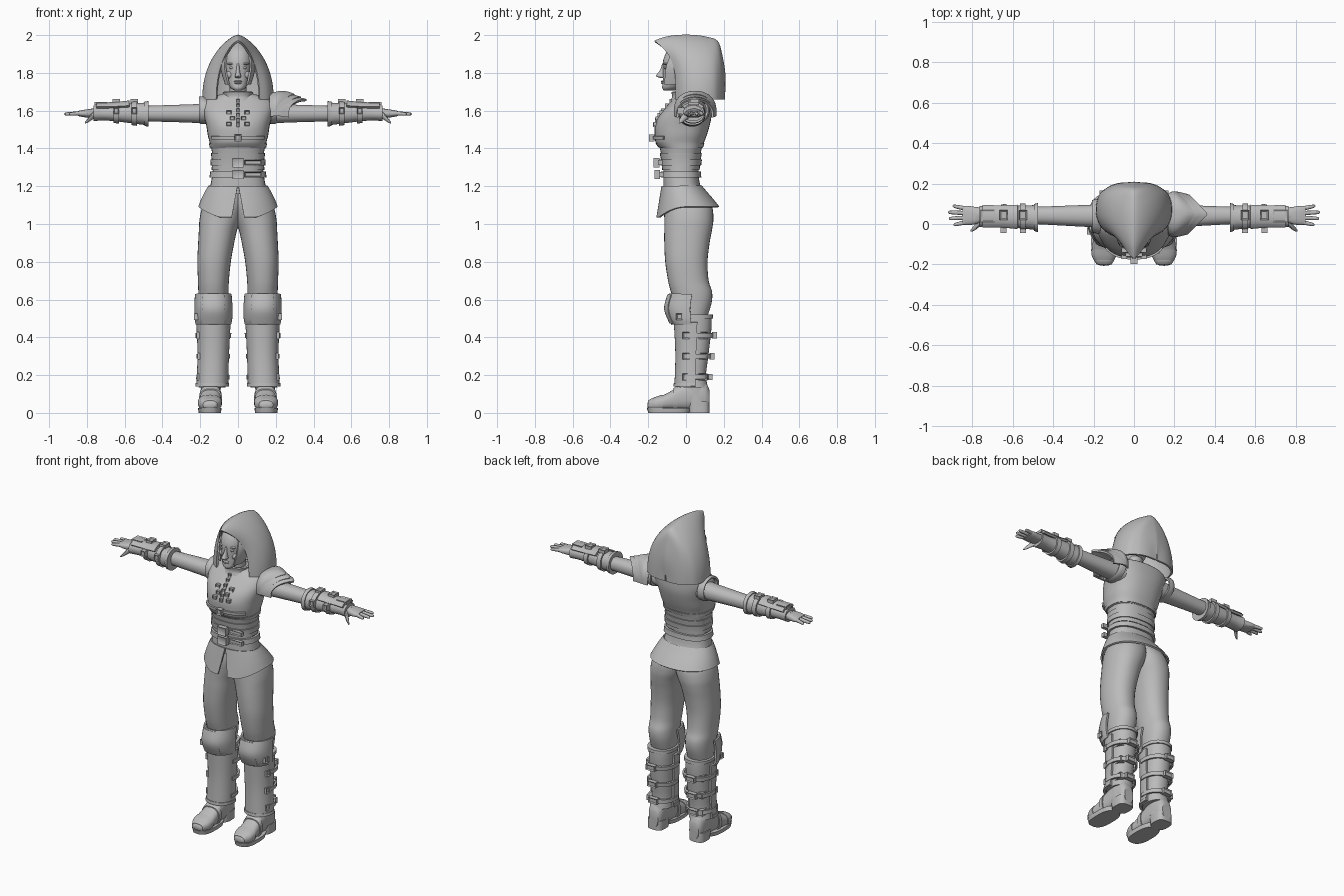
import bpy, bmesh, math
from mathutils import Vector

if "Cube" in bpy.data.objects:
    bpy.data.objects.remove(bpy.data.objects["Cube"], do_unlink=True)

GREY = (0.5, 0.5, 0.5, 1.0)
material = bpy.data.materials.new("plain grey")
material.use_nodes = True
material.diffuse_color = GREY
material.node_tree.nodes["Principled BSDF"].inputs["Base Color"].default_value = GREY
parts = []


def finish(bm, name, thick=0, mirror=False):
    """Turn a bmesh into an object, optionally thickened and mirrored across x."""
    bmesh.ops.recalc_face_normals(bm, faces=bm.faces)
    mesh = bpy.data.meshes.new(name)
    bm.to_mesh(mesh)
    bm.free()
    mesh.materials.append(material)
    obj = bpy.data.objects.new(name, mesh)
    bpy.context.scene.collection.objects.link(obj)
    if thick:
        shell = obj.modifiers.new("thickness", 'SOLIDIFY')
        shell.thickness, shell.offset = thick, 0
    if mirror:
        obj.modifiers.new("mirror", 'MIRROR')
    parts.append(obj)
    return obj


def sheet(name, rows, closed=False, caps=False, **options):
    """Skin a grid of points."""
    bm = bmesh.new()
    grid = [[bm.verts.new(point) for point in row] for row in rows]
    count = len(grid[0])
    for low, high in zip(grid, grid[1:]):
        for i in range(count if closed else count - 1):
            j = (i + 1) % count
            bm.faces.new((low[i], low[j], high[j], high[i]))
    if caps:
        bm.faces.new(grid[0])
        bm.faces.new(grid[-1])
    return finish(bm, name, **options)


def smooth(rings, steps=4):
    """Resample a table of sections with a spline through every row."""
    result = []
    for k in range(len(rings) - 1):
        a, b, c, d = (rings[min(max(k + o, 0), len(rings) - 1)] for o in (-1, 0, 1, 2))
        for s in range(steps):
            t = s / steps
            result.append(tuple(
                q + t / 2 * (r - p + t * (2 * p - 5 * q + 4 * r - w + t * (3 * (q - r) + w - p)))
                for p, q, r, w in zip(a, b, c, d)))
    return result + [tuple(rings[-1])]


def section(rings, t):
    """Section of a lofted body at position t."""
    rows = sorted(smooth(rings))
    for a, b in zip(rows, rows[1:]):
        if t <= b[0]:
            u = max(0, (t - a[0]) / (b[0] - a[0]))
            return (t,) + tuple(p + u * (q - p) for p, q in zip(a[1:], b[1:]))
    return (t,) + rows[-1][1:]


def loft(name, rings, axis=2, n=32, power=2.2, arc=None, grow=0, tweak=None, **options):
    """Rounded sections (position, low a, high a, low b, high b) along an axis; arc leaves a shell."""
    start, end = arc or (0, 360)
    angles = [math.radians(start + (end - start) * i / n) for i in range(n + 1 if arc else n)]
    rows = []
    for t, a0, a1, b0, b1 in smooth(rings):
        row = []
        for angle in angles:
            c, s = math.cos(angle), math.sin(angle)
            a = (a0 + a1) / 2 + ((a1 - a0) / 2 + grow) * math.copysign(abs(c) ** (2 / power), c)
            b = (b0 + b1) / 2 + ((b1 - b0) / 2 + grow) * math.copysign(abs(s) ** (2 / power), s)
            point = Vector(((t, a, b), (a, t, b), (a, b, t))[axis])
            row.append(tweak(point) if tweak else point)
        rows.append(row)
    solid = not arc and not options.get("thick")
    return sheet(name, rows, closed=not arc, caps=solid, **options)


def band(name, rings, low, high, grow, **options):
    """A strip that follows a lofted body."""
    return loft(name, [section(rings, low + (high - low) * i / 2) for i in range(3)],
                grow=grow, **options)


def buckle(name, place, size, facing, mirror=False):
    """Box with a sunken face; a framed buckle."""
    bm = bmesh.new()
    bmesh.ops.create_cube(bm, size=1)
    for v in bm.verts:
        v.co = Vector(place) + v.co * Vector(size)
    bm.normal_update()
    facing = Vector(facing)
    front = max(bm.faces, key=lambda f: f.normal.dot(facing))
    edge = min(e.calc_length() for e in front.edges)
    bmesh.ops.inset_region(bm, faces=[front], thickness=edge * 0.25)
    bmesh.ops.translate(bm, verts=front.verts, vec=facing * -0.006)
    return finish(bm, name, mirror=mirror)


def ball(name, place, size, mirror=False):
    bm = bmesh.new()
    bmesh.ops.create_uvsphere(bm, u_segments=16, v_segments=10, radius=1)
    for v in bm.verts:
        v.co = Vector(place) + v.co * Vector(size)
    return finish(bm, name, mirror=mirror)


def sym(rows):
    """Sections symmetric in x from (z, half width, front, back)."""
    return [(z, -w, w, f, b) for z, w, f, b in rows]


FRONT, BACK, UP, SIDE = (0, -1, 0), (0, 1, 0), (0, 0, 1), (1, 0, 0)

# Torso: vest, waist, belts
vest = sym([(1.4, .146, -.135, .085), (1.43, .15, -.16, .095), (1.47, .16, -.166, .11),
            (1.52, .168, -.165, .125), (1.57, .18, -.145, .135), (1.62, .19, -.105, .135),
            (1.66, .17, -.07, .13), (1.69, .08, -.05, .09)])
waist = sym([(1.16, .155, -.12, .09), (1.22, .143, -.12, .072), (1.29, .133, -.12, .066),
             (1.36, .135, -.13, .075), (1.43, .148, -.145, .09)])
loft("vest", vest, power=2.4)
loft("waist", waist, power=2.4)
band("vest_hem", vest, 1.405, 1.425, .004, power=2.4)
band("corset", waist, 1.285, 1.375, .006, power=2.4)
for z, label in ((1.325, "upper"), (1.262, "lower")):
    band(label + "_belt", waist, z - .016, z + .016, .013, power=2.4)
    y = section(waist, z)[3] - .02
    buckle(label + "_belt_buckle", (0, y - .012, z), (.06, .03, .05), FRONT)
    buckle(label + "_belt_tip", (.08, y + .008, z), (.09, .022, .026), FRONT)
band("chest_strap", vest, 1.447, 1.465, .005, power=2.4, arc=(215, 325), thick=.01)
buckle("chest_buckle", (0, -.182, 1.456), (.035, .03, .036), FRONT)


# Placket and clasps on the chest
def chest_y(z):
    return section(vest, z)[3]


for z in (1.65, 1.625, 1.6, 1.575, 1.55, 1.525):
    buckle("placket_tab", (0, chest_y(z), z), (.018, .02, .024), FRONT)
for z in (1.59, 1.56, 1.53):
    x = .048 if z != 1.56 else .03
    buckle("chest_clasp", (x, chest_y(z) + .002, z), (.026, .024, .02), FRONT, mirror=True)

# Flared skirt, split in front, lower at the front
def drape(p):
    t = (1.2 - p.z) / .11
    p.z -= .055 * t * min(1, max(0, -p.y / .14)) ** 2
    if p.y < 0:
        p.x += math.copysign(.032 * t * math.exp(-abs(p.x) / .05), p.x)
    return p


loft("skirt", sym([(1.2, .152, -.125, .08), (1.17, .17, -.132, .105), (1.13, .19, -.142, .14),
                   (1.09, .206, -.152, .172)]),
     n=64, arc=(-89.5, 269.5), thick=.01, tweak=drape)

# Hood: hoops running front to back (foot y, half width, top y, top z)
hoops = [(-.05, .112, -.165, 1.965), (-.02, .152, -.11, 1.985), (.03, .178, -.04, 1.995),
         (.09, .182, .04, 1.995), (.145, .165, .11, 1.985), (.175, .13, .163, 1.965),
         (.19, .1, .185, 1.9), (.199, .06, .202, 1.8), (.2, .004, .202, 1.7)]
rows = []
for foot, width, crown, top in smooth(hoops):
    row = []
    for i in range(37):
        angle = math.pi * i / 36
        c, h = math.cos(angle), max(0, math.sin(angle)) ** .91
        row.append((width * math.copysign(abs(c) ** 1.43, c),
                    foot + (crown - foot) * h ** 4, 1.66 + (top - 1.66) * h))
    rows.append(row)
sheet("hood", rows, thick=.012)

# Head, face and hair
head = sym([(1.707, .02, -.118, -.06), (1.72, .038, -.126, -.03), (1.745, .055, -.124, .02),
            (1.78, .067, -.122, .06), (1.82, .074, -.123, .08), (1.87, .077, -.12, .09),
            (1.92, .067, -.095, .08), (1.96, .03, -.04, .04)])
loft("head", head)
loft("nose", sym([(1.85, .007, -.126, -.1), (1.82, .009, -.135, -.1), (1.795, .013, -.152, -.1),
                  (1.782, .017, -.158, -.1), (1.772, .011, -.135, -.1)]), n=16)
ball("upper_lip", (0, -.121, 1.755), (.022, .012, .005))
ball("lower_lip", (0, -.121, 1.746), (.018, .012, .006))
ball("eyes", (.032, -.107, 1.827), (.015, .011, .007), mirror=True)
ball("brows", (.034, -.106, 1.848), (.024, .013, .006), mirror=True)
ball("cheeks", (.042, -.09, 1.79), (.022, .022, .022), mirror=True)
band("hair", head, 1.74, 1.955, .012, arc=(-42, 222), thick=.01)
loft("neck", sym([(1.63, .05, -.05, .06), (1.68, .044, -.05, .05), (1.75, .045, -.05, .05)]))
loft("collar", sym([(1.65, .085, -.075, .08), (1.675, .07, -.068, .065), (1.7, .075, -.072, .07)]),
     thick=.012)

# Arms, armholes and bracers
arm = [(.13, -.02, .1, 1.53, 1.645), (.22, -.015, .095, 1.535, 1.635), (.35, -.008, .09, 1.54, 1.63),
       (.5, 0, .085, 1.545, 1.625), (.78, .01, .08, 1.565, 1.61)]
loft("sleeves", arm, axis=0, mirror=True)
loft("armholes", [(.165, -.045, .12, 1.535, 1.66), (.19, -.04, .118, 1.535, 1.67),
                  (.205, -.035, .112, 1.54, 1.668)], axis=0, thick=.012, mirror=True)
bracer = [(.475, -.035, .098, 1.522, 1.645), (.5, -.028, .093, 1.525, 1.642), (.6, -.018, .09, 1.538, 1.635),
          (.7, -.01, .086, 1.548, 1.625), (.765, -.015, .09, 1.545, 1.628)]
loft("bracers", bracer, axis=0, mirror=True)
band("bracer_cuffs", bracer, .475, .495, .006, axis=0, mirror=True)
band("bracer_plates", bracer, .575, .75, .01, axis=0, arc=(35, 145), thick=.014, mirror=True)
for x in (.55, .645):
    band("bracer_straps", bracer, x - .014, x + .014, .01, axis=0, mirror=True)
    buckle("bracer_buckles", (x, .045, 1.65), (.04, .05, .022), UP, mirror=True)
    buckle("bracer_strap_ends", (x, -.03, 1.6), (.03, .03, .035), FRONT, mirror=True)
buckle("glove_flaps", (.725, .04, 1.637), (.07, .06, .016), UP, mirror=True)

# Hands
loft("palms", [(.755, .01, .08, 1.565, 1.61), (.79, -.002, .085, 1.563, 1.608),
               (.825, -.005, .09, 1.567, 1.603), (.848, -.002, .088, 1.572, 1.598)],
     axis=0, power=2.6, mirror=True)
for i, tip in enumerate((.893, .915, .92, .897)):
    y, spread = .008 + i * .023, (i - 1.5) * .008
    loft("fingers", [(x, y + spread * k - r, y + spread * k + r, 1.586 - r - k * .004, 1.586 + r - k * .004)
                     for x, k, r in ((.835, 0, .011), ((.835 + tip) / 2, .5, .01),
                                     (tip - .008, .9, .008), (tip, 1, .003))],
         axis=0, n=12, mirror=True)
loft("thumbs", [(.755, -.005, .035, 1.565, 1.6), (.775, -.022, .01, 1.55, 1.585),
                (.795, -.035, -.012, 1.537, 1.56), (.81, -.038, -.03, 1.532, 1.54)],
     axis=0, n=12, mirror=True)

# Layered pointed pad on the left shoulder
def point_rim(p):
    p.x -= .85 * abs(p.y - .05) * max(0, p.x - .17) / .16
    return p


for label, reach, drop in (("upper", .3, 0), ("middle", .335, .014), ("lower", .365, .026)):
    loft(label + "_shoulder_pad",
         [(.17, -.05, .145, 1.5, 1.685 - drop), (.22, -.058, .155, 1.5, 1.698 - drop),
          ((.22 + reach) / 2, -.056, .152, 1.5, 1.696 - drop), (reach, -.045, .14, 1.5, 1.682 - drop)],
         axis=0, arc=(-8, 188), thick=.012, tweak=point_rim)

# Trousers
loft("trousers", [(1.18, -.05, .14, -.1, .08), (1.1, -.04, .185, -.115, .135), (1.03, -.02, .203, -.115, .145),
                  (.97, .004, .207, -.115, .138), (.9, .02, .211, -.115, .125), (.8, .038, .215, -.11, .114),
                  (.7, .048, .212, -.095, .12), (.64, .05, .21, -.08, .138), (.58, .052, .206, -.06, .135),
                  (.5, .06, .2, -.04, .11)], mirror=True)

# Boots, shin plates and straps
boot = [(.52, .052, .208, -.05, .135), (.45, .054, .206, -.05, .135), (.3, .062, .2, -.042, .118),
        (.2, .066, .2, -.042, .106), (.135, .066, .208, -.048, .116)]
loft("boots", boot, mirror=True)
band("boot_cuffs", boot, .5, .52, .007, mirror=True)
band("shin_plates", boot, .14, .48, .008, arc=(172, 368), thick=.012, mirror=True)
band("shin_rims", boot, .14, .158, .012, arc=(172, 368), thick=.014, mirror=True)
for z in (.41, .3, .19):
    band("boot_straps", boot, z - .012, z + .012, .014, arc=(-15, 195), thick=.012, mirror=True)
    low, x0, x1, y0, y1 = section(boot, z)
    buckle("strap_studs", (x1 + .005, 0, z), (.02, .036, .036), SIDE, mirror=True)
    buckle("side_buckles", (x1 - .018, .09, z), (.03, .05, .036), SIDE, mirror=True)
    buckle("back_buckles", (.14, y1 + .02, z), (.06, .028, .034), BACK, mirror=True)

# Knee guards
knee = [(.47, .042, .218, -.072, .13), (.5, .036, .224, -.09, .14), (.56, .035, .225, -.105, .15),
        (.63, .04, .222, -.085, .15)]
loft("knee_guards", knee, arc=(180, 360), thick=.012, mirror=True)
band("knee_ridges", knee, .475, .625, .007, arc=(238, 302), thick=.01, mirror=True)
buckle("knee_studs", (.222, -.035, .51), (.02, .034, .034), SIDE, mirror=True)

# Shoes with toe caps, instep straps, soles and heels
shoe = [(-.205, .125, .17, .03, .05), (-.19, .104, .192, .018, .073), (-.14, .09, .208, .015, .086),
        (-.08, .09, .203, .015, .115), (-.03, .092, .198, .015, .15), (.04, .092, .196, .015, .18),
        (.1, .097, .19, .015, .165), (.125, .112, .175, .02, .12)]
loft("shoes", shoe, axis=1, power=2.5, mirror=True)
band("toe_caps", shoe, -.2, -.125, .004, axis=1, power=2.5, mirror=True)
band("instep_straps", shoe, -.07, -.045, .006, axis=1, power=2.5, mirror=True)
loft("soles", [(0, .09, .208, -.2, .02), (.026, .087, .212, -.207, .03)], power=2.7, mirror=True)
loft("heels", [(0, .095, .198, .015, .125), (.06, .092, .2, .01, .125)], power=3.2, mirror=True)
loft("ankles", [(.06, .093, .196, -.02, .122), (.11, .092, .196, -.03, .118), (.16, .09, .197, -.035, .11)],
     mirror=True)

# Bake modifiers and shade smooth with sharp edges kept
bpy.ops.object.select_all(action='DESELECT')
for obj in parts:
    obj.select_set(True)
bpy.context.view_layer.objects.active = parts[0]
bpy.ops.object.convert(target='MESH')
bpy.ops.object.shade_smooth_by_angle(angle=math.radians(40))
